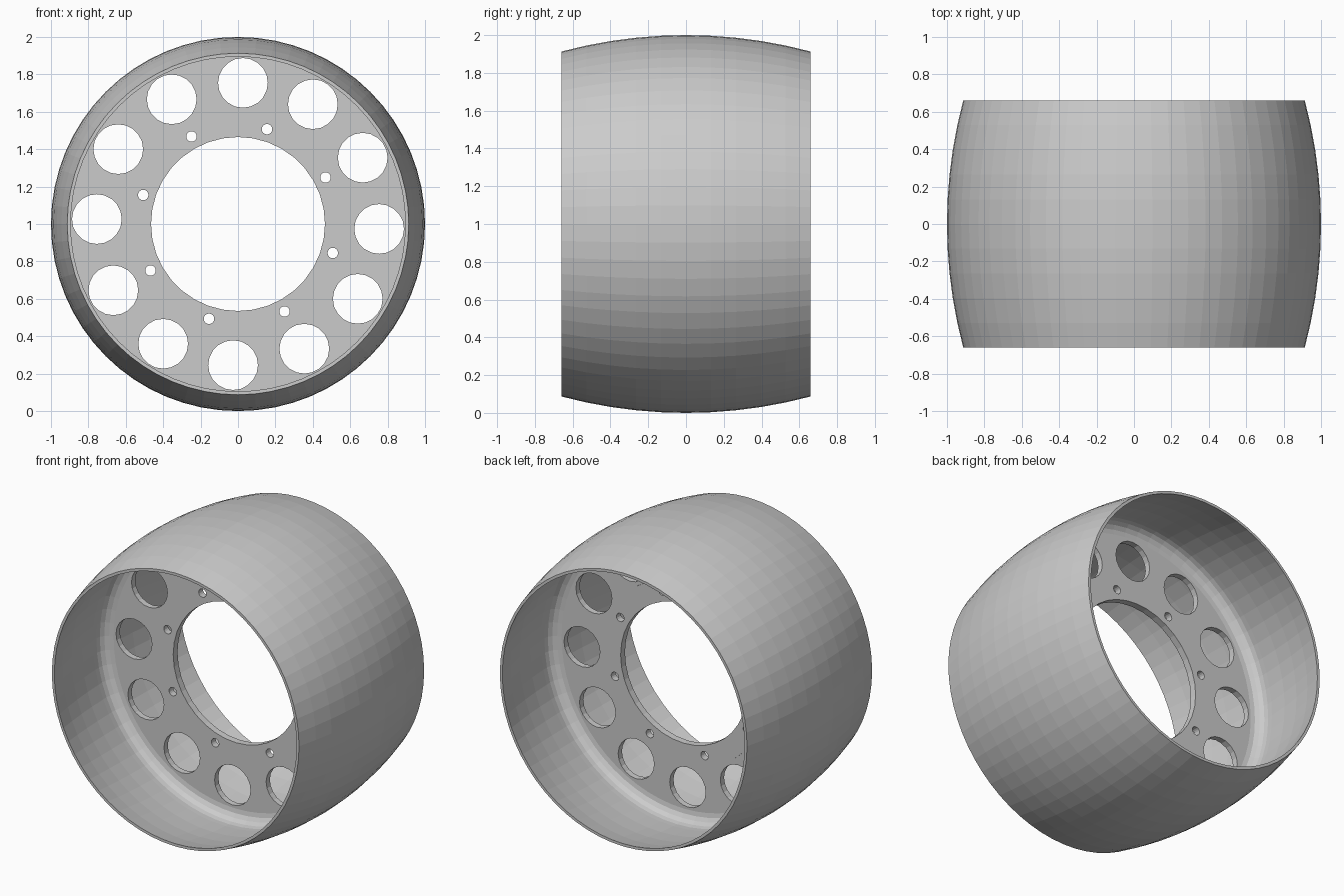
import bpy, bmesh
from math import sin, cos, pi, radians, sqrt
from mathutils import Matrix

if "Cube" in bpy.data.objects:
    bpy.data.objects.remove(bpy.data.objects["Cube"])

SEG = 64            # sides around the barrel
HALF = 0.66         # half width
ARC = 2.547         # crown radius of the barrel profile
WALL = 0.018
FILLET = 0.075
DISC = 0.02         # half thickness of the web disc


def crown(y, inset=0.0):
    return 1.0 - inset - ARC + sqrt(ARC * ARC - y * y)


def inner_side(sign, pad):
    """Inside wall from the rim to the disc, with a fillet, as (radius, y)."""
    pts = [(crown(HALF * k, WALL), sign * HALF * k) for k in (1, 0.8, 0.6, 0.4, 0.2)]
    r0, y0 = crown(0.1, WALL) - FILLET, DISC + FILLET
    for i in range(5):
        a = i * pi / 8
        pts.append((r0 + FILLET * cos(a), sign * (y0 - FILLET * sin(a))))
    if pad:         # low mounting pad around the bolt circle
        pts += [(0.60, sign * DISC), (0.60, sign * (DISC + pad)), (0.40, sign * (DISC + pad))]
    else:
        pts.append((0.40, sign * DISC))
    return pts


# Closed wheel cross-section: crowned outside, back inside, front inside
profile = [(crown(HALF * k / 5), HALF * k / 5) for k in range(-5, 6)]
profile += inner_side(1, 0.006)
profile += inner_side(-1, 0)[::-1]

bm = bmesh.new()
rings = []
for i in range(SEG):
    a = 2 * pi * i / SEG
    rings.append([bm.verts.new((r * cos(a), y, 1 + r * sin(a))) for r, y in profile])
n = len(profile)
for i in range(SEG):
    p, q = rings[i], rings[(i + 1) % SEG]
    for j in range(n):
        k = (j + 1) % n
        bm.faces.new((p[j], p[k], q[k], q[j]))
bmesh.ops.recalc_face_normals(bm, faces=bm.faces)
mesh = bpy.data.meshes.new("wheel_rim")
bm.to_mesh(mesh)
bm.free()
wheel = bpy.data.objects.new("wheel_rim", mesh)
bpy.context.collection.objects.link(wheel)

# Cutters: hub bore, twelve lightening holes, eight bolt holes
bm = bmesh.new()


def drill(radius, ring, angle, sides):
    m = Matrix.Translation((ring * cos(angle), 0, 1 + ring * sin(angle))) @ Matrix.Rotation(pi / 2, 4, 'X')
    bmesh.ops.create_cone(bm, cap_ends=True, segments=sides, radius1=radius,
                          radius2=radius, depth=0.3, matrix=m)


drill(0.465, 0, 0, 36)
for i in range(12):
    drill(0.133, 0.755, radians(-2 + 30 * i), 20)
for i in range(8):
    drill(0.028, 0.53, radians(28 + 45 * i), 16)
bmesh.ops.recalc_face_normals(bm, faces=bm.faces)
cut_mesh = bpy.data.meshes.new("hole_cutter")
bm.to_mesh(cut_mesh)
bm.free()
cutter = bpy.data.objects.new("hole_cutter", cut_mesh)
cutter.hide_render = True
bpy.context.collection.objects.link(cutter)

# Cut the holes and discard the cutter
mod = wheel.modifiers.new("holes", 'BOOLEAN')
mod.operation = 'DIFFERENCE'
mod.solver = 'EXACT'
mod.object = cutter
bpy.context.view_layer.objects.active = wheel
wheel.select_set(True)
bpy.ops.object.modifier_apply(modifier=mod.name)
bpy.data.objects.remove(cutter)
